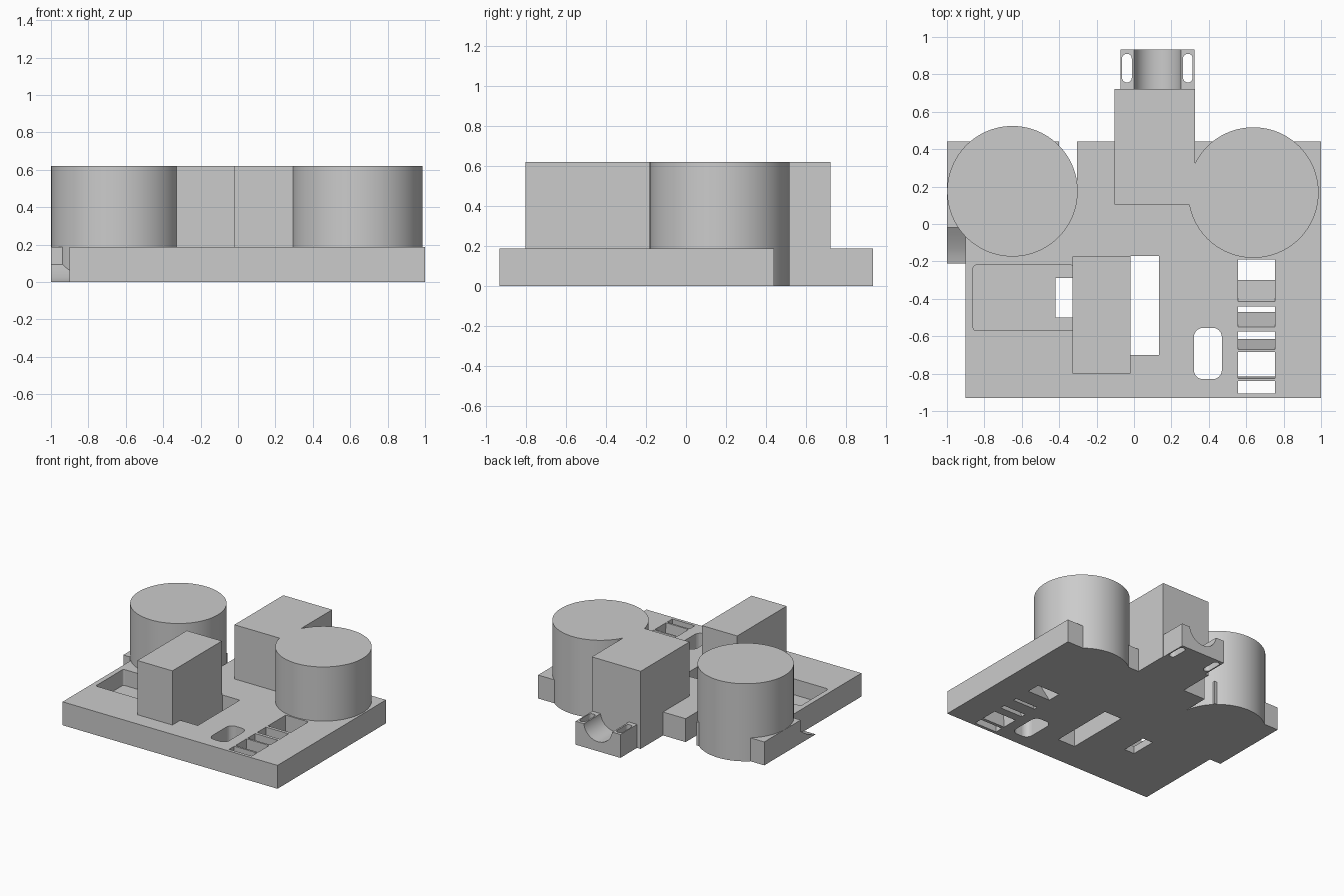
import bpy, bmesh, math

if "Cube" in bpy.data.objects:
    bpy.data.objects.remove(bpy.data.objects["Cube"])

grey = bpy.data.materials.new("plain grey")
grey.diffuse_color = (0.6, 0.6, 0.6, 1)
grey.use_nodes = True
grey.node_tree.nodes["Principled BSDF"].inputs["Base Color"].default_value = grey.diffuse_color


def prism(name, pts, lo, hi, axis="z"):
    """Extrude a 2D outline: (x, y) along z, (y, z) along x or (x, z) along y."""
    place = {"z": lambda a, b, t: (a, b, t),
             "x": lambda a, b, t: (t, a, b),
             "y": lambda a, b, t: (a, t, b)}[axis]
    bm = bmesh.new()
    ends = [[bm.verts.new(place(a, b, t)) for a, b in pts] for t in (lo, hi)]
    bm.faces.new(ends[0])
    bm.faces.new(ends[1])
    n = len(pts)
    for i in range(n):
        j = (i + 1) % n
        bm.faces.new((ends[0][i], ends[0][j], ends[1][j], ends[1][i]))
    bmesh.ops.recalc_face_normals(bm, faces=bm.faces)
    me = bpy.data.meshes.new(name)
    bm.to_mesh(me)
    bm.free()
    me.materials.append(grey)
    ob = bpy.data.objects.new(name, me)
    bpy.context.collection.objects.link(ob)
    return ob


def rect(x0, x1, y0, y1):
    return [(x0, y0), (x1, y0), (x1, y1), (x0, y1)]


def rounded(x0, x1, y0, y1, r, n=6):
    pts = []
    corners = [(x1 - r, y1 - r), (x0 + r, y1 - r), (x0 + r, y0 + r), (x1 - r, y0 + r)]
    for k, (cx, cy) in enumerate(corners):
        for i in range(n + 1):
            a = math.pi / 2 * (k + i / n)
            pts.append((cx + r * math.cos(a), cy + r * math.sin(a)))
    return pts


def circle(cx, cy, r, n):
    return [(cx + r * math.cos(2 * math.pi * i / n),
             cy + r * math.sin(2 * math.pi * i / n)) for i in range(n)]


def smooth(ob):
    bpy.ops.object.select_all(action="DESELECT")
    ob.select_set(True)
    bpy.context.view_layer.objects.active = ob
    bpy.ops.object.shade_smooth_by_angle(angle=math.radians(30))


def cut(ob, cutters):
    bpy.context.view_layer.objects.active = ob
    for c in cutters:
        mod = ob.modifiers.new("cut", "BOOLEAN")
        mod.operation, mod.solver, mod.object = "DIFFERENCE", "EXACT", c
        bpy.ops.object.modifier_apply(modifier=mod.name)
        bpy.data.objects.remove(c)


H, TOP = 0.187, 0.62

# Base plate with a stepped left edge and a notch at the back
plate = prism("base_plate", [
    (-0.9, -0.93), (1, -0.93), (1, 0.44), (-0.305, 0.44), (-0.305, 0.17),
    (-0.4, 0.17), (-0.4, 0.44), (-1, 0.44), (-1, -0.02), (-0.9, -0.02)], 0, H)
through = [rect(-0.02, 0.135, -0.70, -0.17),           # slot beside the box
           rect(-0.42, -0.33, -0.50, -0.29),           # hole in the pocket
           rounded(0.32, 0.47, -0.83, -0.555, 0.05),   # rounded slot
           rect(0.555, 0.755, -0.905, -0.19)]          # ladder opening
cutters = [prism("hole", p, -0.1, 0.4) for p in through]
cutters.append(prism("pocket", rounded(-0.86, -0.32, -0.57, -0.22, 0.015, 3), 0.06, 0.4))
cut(plate, cutters)

# Wedge bars crossing the ladder opening: back edge at bottom, at top, front edge
for i, (low, high, front) in enumerate([(-0.30, -0.415, -0.44), (-0.47, -0.55, -0.575),
                                        (-0.615, -0.67, -0.685), (-0.815, -0.825, -0.84)]):
    prism(f"ladder_bar_{i + 1}", [(front, 0), (low, 0), (high, H), (front, H)],
          0.555, 0.755, "x")

# Small concave ramp in the left step
ramp = [(-0.02, 0), (-0.21, 0)]
ramp += [(-0.21 + 0.19 * t, 0.095 * t ** 1.4) for t in (0.2, 0.4, 0.6, 0.8, 1)]
smooth(prism("side_ramp", ramp, -1, -0.9, "x"))

# Round towers
for name, cx, cy in (("left_tower", -0.65, 0.175), ("right_tower", 0.638, 0.168)):
    smooth(prism(name, circle(cx, cy, 0.349, 96), 0, TOP))

# Square blocks
prism("front_block", rect(-0.33, -0.02, -0.80, -0.175), H, TOP)
prism("rear_block", rect(-0.105, 0.327, 0.105, 0.722), 0, TOP)

# Rear saddle with a half-round channel and two slots
saddle = prism("rear_saddle", rect(-0.073, 0.323, 0.722, 0.933), 0, H)
cut(saddle, [prism("channel", circle(0.125, H + 0.015, 0.126, 48), 0.722, 1.1, "y")]
    + [prism("slot", rounded(x, x + 0.052, 0.757, 0.91, 0.025), -0.1, 0.4)
       for x in (-0.064, 0.262)])
smooth(saddle)
